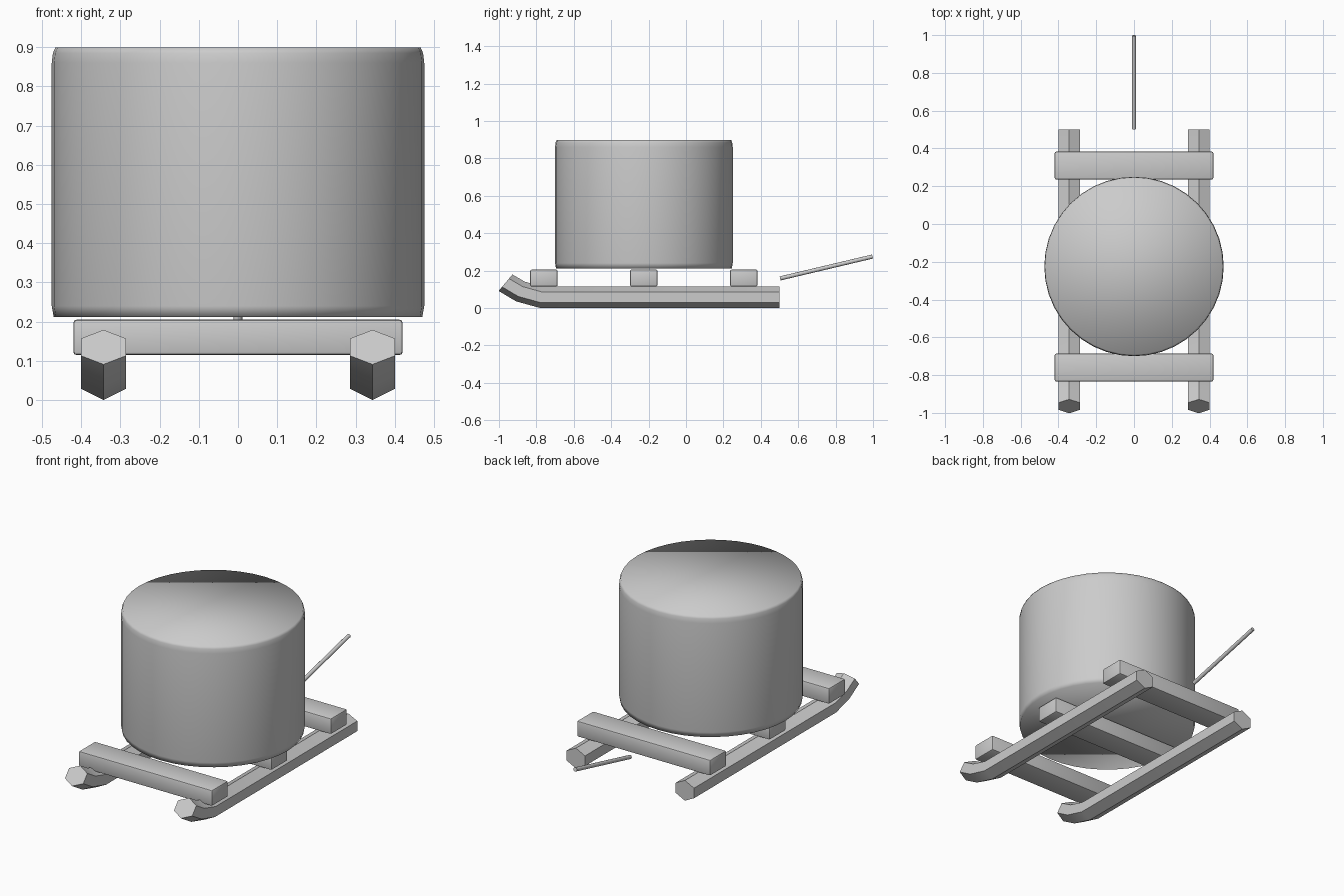
import bpy, bmesh
from math import sin, cos, pi, radians
from mathutils import Vector

if "Cube" in bpy.data.objects:
    bpy.data.objects.remove(bpy.data.objects["Cube"])


def make_object(name, bm, angle=None):
    bmesh.ops.recalc_face_normals(bm, faces=bm.faces[:])
    for f in bm.faces:
        f.smooth = True
    mesh = bpy.data.meshes.new(name)
    bm.to_mesh(mesh)
    bm.free()
    ob = bpy.data.objects.new(name, mesh)
    bpy.context.collection.objects.link(ob)
    if angle is not None:
        bpy.ops.object.select_all(action='DESELECT')
        ob.select_set(True)
        bpy.context.view_layer.objects.active = ob
        bpy.ops.object.shade_smooth_by_angle(angle=radians(angle))
    return ob


def loft(rings):
    """Closed solid through rings of points with n-gon end caps."""
    bm = bmesh.new()
    vs = [[bm.verts.new(p) for p in ring] for ring in rings]
    n = len(vs[0])
    for a, b in zip(vs, vs[1:]):
        for i in range(n):
            j = (i + 1) % n
            bm.faces.new((a[i], a[j], b[j], b[i]))
    bm.faces.new(vs[0])
    bm.faces.new(vs[-1])
    return bm


def tube(path, x, rx, rz, sides):
    """Rings along a (y, z, tilt of section in degrees) path at constant x."""
    rings = []
    for y, z, tilt in path:
        t = radians(tilt)
        up = Vector((0, sin(t), cos(t)))
        c = Vector((x, y, z))
        rings.append([c + Vector((rx * sin(2 * pi * i / sides), 0, 0))
                      + up * rz * cos(2 * pi * i / sides) for i in range(sides)])
    return loft(rings)


# Tub: smooth drum with slightly eased rims
profile = [(0.470, 0.212), (0.475, 0.240), (0.475, 0.860), (0.472, 0.885), (0.466, 0.899)]
N = 40
make_object("tub", loft([[(r * cos(2 * pi * i / N), -0.225 + r * sin(2 * pi * i / N), z)
                          for i in range(N)] for r, z in profile]))

# Hexagonal runners with upturned front tips
runner_path = [(0.5, 0.0575, 0), (-0.775, 0.0575, 6), (-0.885, 0.088, 24), (-0.965, 0.135, 40)]
for side, x in (("left", -0.343), ("right", 0.343)):
    make_object("runner_" + side, tube(runner_path, x, 0.0575 / sin(pi / 3), 0.0575, 6), 50)

# Crossbars with eased edges
for name, y in (("front", -0.76), ("middle", -0.226), ("rear", 0.309)):
    bm = bmesh.new()
    bmesh.ops.create_cube(bm, size=1)
    bmesh.ops.scale(bm, vec=(0.84, 0.147, 0.09), verts=bm.verts)
    bmesh.ops.translate(bm, vec=(0, y, 0.16), verts=bm.verts)
    bmesh.ops.bevel(bm, geom=bm.edges[:], offset=0.008, segments=2, profile=0.5, affect='EDGES')
    make_object("crossbar_" + name, bm, 40)

# Pull rod behind the sled
make_object("pull_rod", tube([(0.503, 0.158, -13.5), (0.997, 0.275, -13.5)], 0, 0.011, 0.011, 12), 40)
